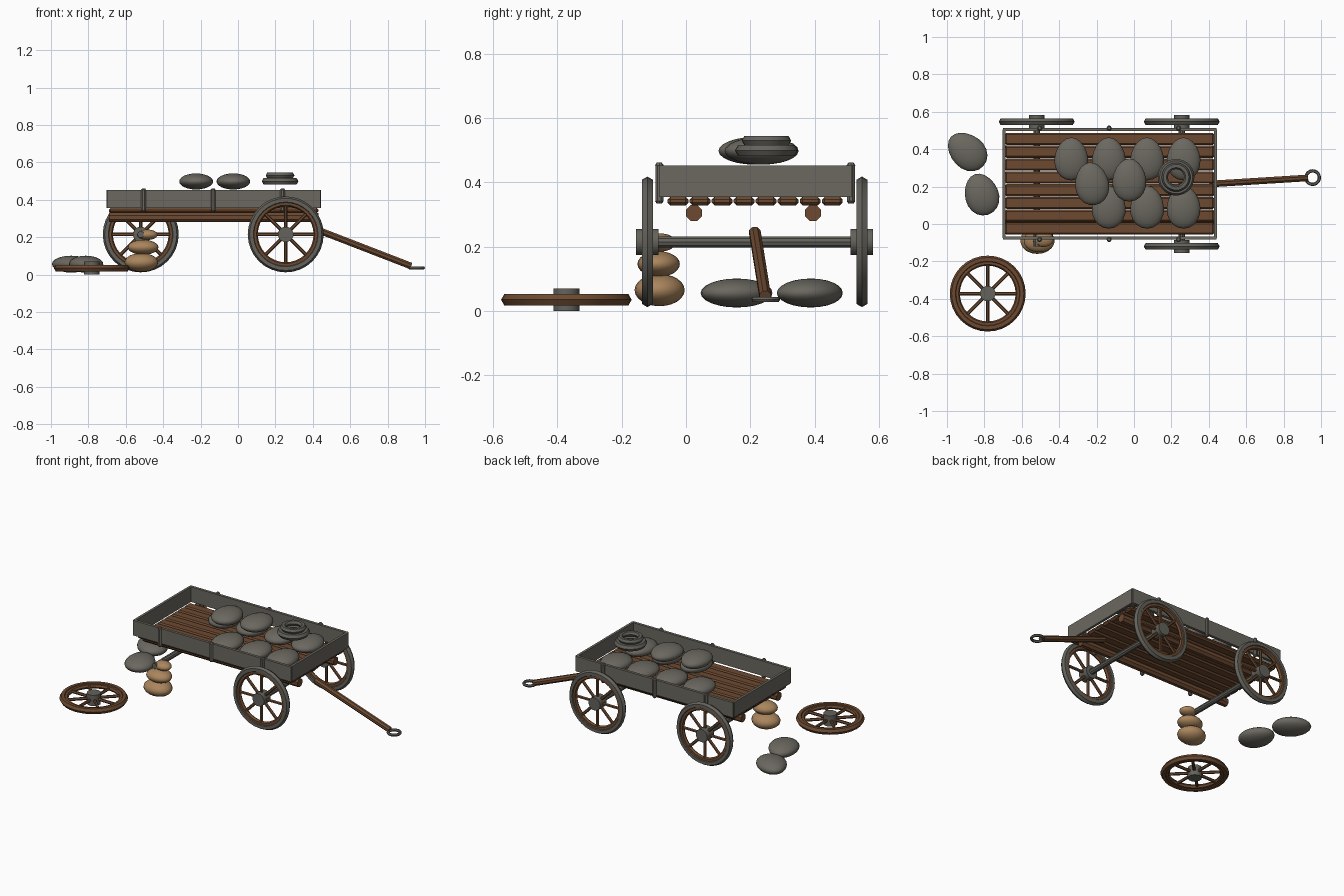
import bpy, bmesh, math
from mathutils import Vector, Matrix

cube = bpy.data.objects.get("Cube")
if cube:
    bpy.data.objects.remove(cube, do_unlink=True)


def material(name, rgb):
    m = bpy.data.materials.new(name)
    m.use_nodes = True
    m.diffuse_color = (*rgb, 1)
    m.node_tree.nodes["Principled BSDF"].inputs["Base Color"].default_value = (*rgb, 1)
    return m


WOOD = material("brown wood", (0.15, 0.068, 0.03))
STONE = material("grey stone", (0.145, 0.138, 0.115))
IRON = material("grey iron", (0.125, 0.122, 0.105))
TAN = material("tan stone", (0.40, 0.235, 0.11))

MID_Y, AXLE_Z = 0.215, 0.215


def finish(name, bm, mat, smooth=35):
    mesh = bpy.data.meshes.new(name)
    bmesh.ops.recalc_face_normals(bm, faces=bm.faces)
    bm.to_mesh(mesh)
    bm.free()
    mesh.materials.append(mat)
    ob = bpy.data.objects.new(name, mesh)
    bpy.context.collection.objects.link(ob)
    if smooth:
        bpy.ops.object.select_all(action='DESELECT')
        ob.select_set(True)
        bpy.context.view_layer.objects.active = ob
        bpy.ops.object.shade_smooth_by_angle(angle=math.radians(smooth))
    return ob


def box(name, low, high, mat):
    low, high = Vector(low), Vector(high)
    bm = bmesh.new()
    bmesh.ops.create_cube(bm, size=1, matrix=Matrix.Translation((low + high) / 2)
                          @ Matrix.Diagonal((*(high - low), 1)))
    return finish(name, bm, mat, 0)


def rod(name, a, b, radius, mat, sides=8, bm=None):
    """Round bar between two points; adds to bm when one is given."""
    a, b = Vector(a), Vector(b)
    own = bm is None
    bm = bm or bmesh.new()
    turn = (b - a).to_track_quat('Z', 'Y').to_matrix().to_4x4()
    bmesh.ops.create_cone(bm, cap_ends=True, segments=sides, radius1=radius, radius2=radius,
                          depth=(b - a).length, matrix=Matrix.Translation((a + b) / 2) @ turn
                          @ Matrix.Rotation(math.pi / sides, 4, 'Z'))
    return finish(name, bm, mat) if own else None


def ring(name, centre, major, minor, mat, segments=32, sides=6):
    """Ring with a pointed outer edge, lying flat."""
    bm = bmesh.new()
    loops = []
    for i in range(segments):
        t = math.tau * i / segments
        loops.append([bm.verts.new((
            (major + minor * math.cos(p)) * math.cos(t),
            (major + minor * math.cos(p)) * math.sin(t),
            minor * math.sin(p))) for p in (math.tau * k / sides for k in range(sides))])
    for i in range(segments):
        one, two = loops[i - 1], loops[i]
        for k in range(sides):
            bm.faces.new((one[k - 1], two[k - 1], two[k], one[k]))
    ob = finish(name, bm, mat)
    ob.location = centre
    return ob


def stone(name, centre, size, mat, turn=0):
    """Flattened, slightly egg-shaped stone."""
    bm = bmesh.new()
    bmesh.ops.create_uvsphere(bm, u_segments=20, v_segments=12, radius=1)
    for v in bm.verts:
        v.co.x *= 1 - 0.1 * v.co.y
    ob = finish(name, bm, mat, 60)
    ob.location, ob.scale = centre, size
    ob.rotation_euler.z = math.radians(turn)


def wheel(name, centre, tyre_mat, upright=True):
    place = Matrix.Translation(centre)
    if upright:
        place = place @ Matrix.Rotation(math.pi / 2, 4, 'X')
    parts = [ring(name + "_tyre", (0, 0, 0), 0.183, 0.02, tyre_mat),
             ring(name + "_felloe", (0, 0, 0), 0.163, 0.014, WOOD),
             rod(name + "_hub", (0, 0, -0.035), (0, 0, 0.035), 0.042, IRON, 12)]
    bm = bmesh.new()
    for i in range(8):
        t = math.tau * i / 8
        d = Vector((math.cos(t), math.sin(t), 0))
        rod("", d * 0.03, d * 0.165, 0.0095, WOOD, 6, bm)
    parts.append(finish(name + "_spokes", bm, WOOD))
    for p in parts:
        p.matrix_world = place


# Floor planks with chamfered edges, and the two beams below
for i in range(8):
    y = MID_Y + (i - 3.5) * 0.0685
    plank = box(f"floor_plank_{i + 1}", (-0.69, y - 0.0325, 0.328), (0.43, y + 0.0325, 0.355), WOOD)
    bevel = plank.modifiers.new("chamfer", 'BEVEL')
    bevel.width, bevel.segments = 0.009, 1
for side, y in (("right", 0.025), ("left", 0.395)):
    rod(f"{side}_beam", (-0.69, y, 0.305), (0.43, y, 0.305), 0.027, WOOD)

# Side and end boards
for side, y in (("right", -0.075), ("left", 0.505)):
    box(f"{side}_board", (-0.70, y - 0.009, 0.355), (0.44, y + 0.009, 0.453), STONE)
for end, x in (("rear", -0.695), ("front", 0.435)):
    box(f"{end}_board", (x - 0.008, -0.075, 0.355), (x + 0.008, 0.505, 0.453), STONE)

# Upright stakes along the sides
for side, y in (("right", -0.083), ("left", 0.513)):
    for i, x in enumerate((-0.505, -0.133, 0.238)):
        bm = bmesh.new()
        rod("", (x, y, 0.342), (x, y, 0.453), 0.0135, STONE, 8, bm)
        for z, tip in ((0.338, 0.342), (0.457, 0.453)):
            bmesh.ops.create_cone(bm, cap_ends=True, segments=8, depth=0.008,
                                  radius1=0.008 if z < tip else 0.0135,
                                  radius2=0.0135 if z < tip else 0.008,
                                  matrix=Matrix.Translation((x, y, z)))
        finish(f"{side}_stake_{i + 1}", bm, STONE)

# Axles and wheels, with the rear right wheel lying on the ground
rod("front_axle", (0.255, -0.12, AXLE_Z), (0.255, 0.55, AXLE_Z), 0.018, IRON, 10)
rod("rear_axle", (-0.52, -0.12, AXLE_Z), (-0.52, 0.55, AXLE_Z), 0.018, IRON, 10)
wheel("front_right_wheel", (0.255, -0.12, AXLE_Z), IRON)
wheel("front_left_wheel", (0.255, 0.547, AXLE_Z), IRON)
wheel("rear_left_wheel", (-0.52, 0.547, AXLE_Z), IRON)
wheel("loose_wheel", (-0.782, -0.372, 0.035), WOOD, upright=False)

# Tongue and pull ring
rod("tongue", (0.41, 0.214, 0.245), (0.925, 0.246, 0.046), 0.019, WOOD)
ring("pull_ring", (0.955, 0.248, 0.036), 0.036, 0.009, IRON, 20)

# Lower and upper layers of the load
low_spots = [(x, 0.348) for x in (-0.335, -0.135, 0.07, 0.265)]
low_spots += [(x, 0.09) for x in (-0.135, 0.07, 0.265)]
for i, (x, y) in enumerate(low_spots):
    stone(f"lower_stone_{i + 1}", (x, y, 0.397), (0.09, 0.115, 0.043), STONE)
stone("upper_stone_1", (-0.225, 0.215, 0.498), (0.09, 0.115, 0.043), STONE, 8)
stone("upper_stone_2", (-0.025, 0.235, 0.498), (0.09, 0.115, 0.043), STONE)

# Stacked rings on top of the load
ring("lower_ring", (0.225, 0.25, 0.499), 0.078, 0.02, IRON, 28)
ring("upper_ring", (0.225, 0.25, 0.53), 0.06, 0.017, IRON, 28)

# Fallen stones behind
stone("fallen_stone_1", (-0.892, 0.388, 0.056), (0.09, 0.117, 0.045), STONE, 48)
stone("fallen_stone_2", (-0.815, 0.158, 0.056), (0.09, 0.114, 0.045), STONE, 18)

# Pile of stones propping the rear axle
stone("prop_stone_bottom", (-0.517, -0.082, 0.065), (0.09, 0.078, 0.05), TAN)
stone("prop_stone_middle", (-0.507, -0.085, 0.146), (0.082, 0.066, 0.04), TAN)
stone("prop_stone_top", (-0.485, -0.078, 0.213), (0.055, 0.045, 0.028), TAN)
